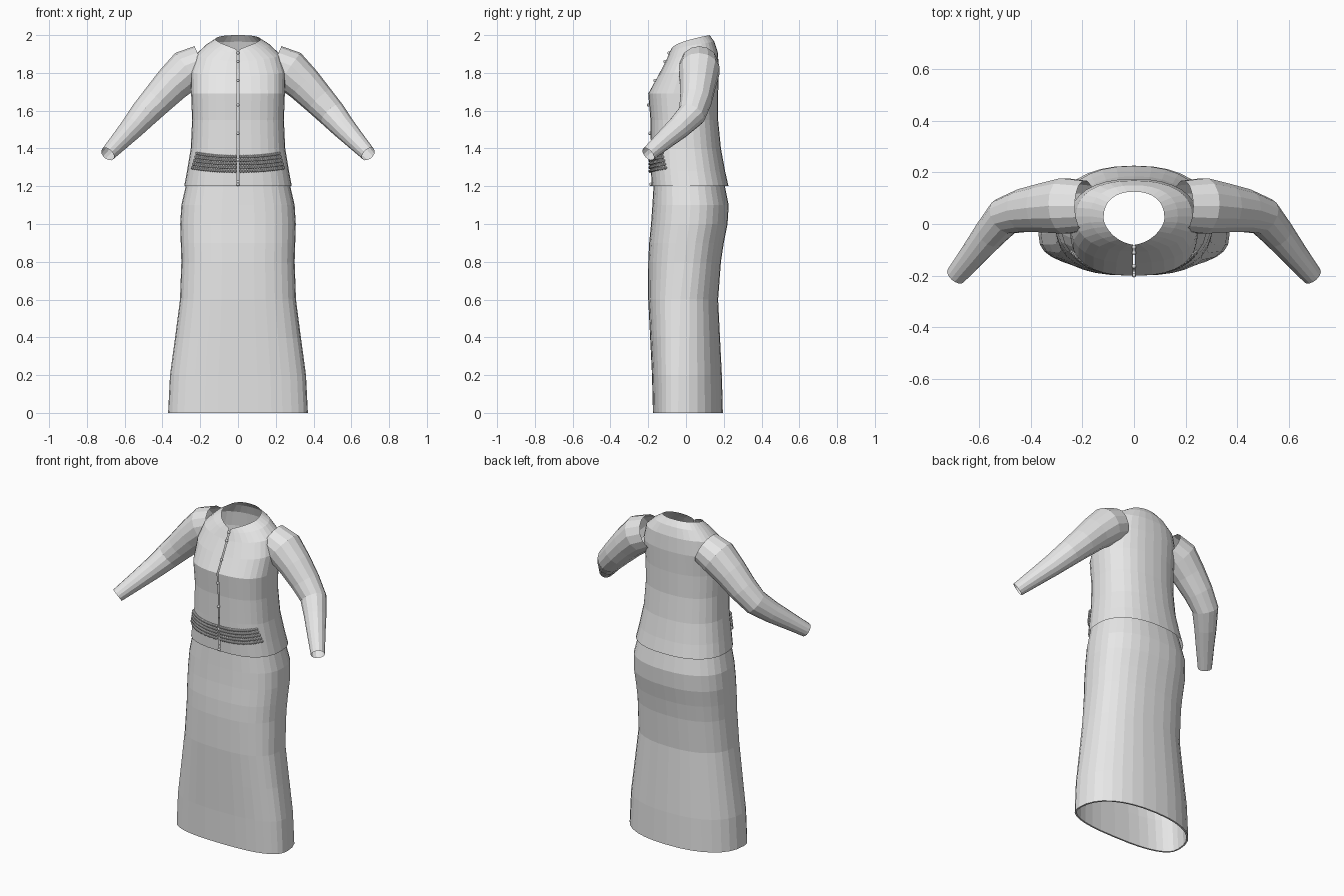
import bpy, bmesh, math
from mathutils import Vector, Matrix

cube = bpy.data.objects.get("Cube")
if cube:
    bpy.data.objects.remove(cube)

# One cloth colour
cloth = bpy.data.materials.new("grey cloth")
cloth.use_nodes = True
GREY = (0.8, 0.8, 0.8, 1)
cloth.diffuse_color = GREY
cloth.node_tree.nodes["Principled BSDF"].inputs["Base Color"].default_value = GREY


def finish(bm, name, outward=True):
    if outward:
        bmesh.ops.recalc_face_normals(bm, faces=bm.faces)
    mesh = bpy.data.meshes.new(name)
    bm.to_mesh(mesh)
    bm.free()
    mesh.materials.append(cloth)
    obj = bpy.data.objects.new(name, mesh)
    bpy.context.collection.objects.link(obj)
    return obj


def loft(name, rings, closed=True):
    """Skin a list of point rings, leaving both ends open."""
    bm = bmesh.new()
    rows = [[bm.verts.new(p) for p in ring] for ring in rings]
    n = len(rows[0])
    for a, b in zip(rows, rows[1:]):
        for i in range(n if closed else n - 1):
            j = (i + 1) % n
            bm.faces.new((a[i], a[j], b[j], b[i]))
    return finish(bm, name, outward=False)


def spow(v, e):
    return math.copysign(abs(v) ** e, v)


def section(zf, zb, hw, yf, yb, nf, mid, count, gap=0):
    """Body cross-section starting at the front centre, tilted from zf to zb."""
    cy = yf + (yb - yf) * mid
    pts = []
    for i in range(count + (1 if gap else 0)):
        a = -math.pi / 2 + 2 * math.pi * i / count
        front = math.sin(a) < 0
        e = 2 / (nf if front else 2.3)
        x = hw * spow(math.cos(a), e)
        y = cy + ((cy - yf) if front else (yb - cy)) * spow(math.sin(a), e)
        t = max(0, (y - yf) / (yb - yf))
        if gap and i in (0, count):
            x = gap if i == 0 else -gap
        pts.append(Vector((x, y, zf + (zb - zf) * math.sqrt(t))))
    return pts


# Skirt: height, half width, front, back, widest point
skirt_rows = [
    (0.00, 0.37, -0.175, 0.195, 0.36),
    (0.20, 0.36, -0.18, 0.19, 0.38),
    (0.40, 0.333, -0.19, 0.18, 0.42),
    (0.60, 0.307, -0.20, 0.17, 0.46),
    (0.80, 0.30, -0.20, 0.185, 0.5),
    (0.90, 0.303, -0.195, 0.20, 0.5),
    (1.00, 0.306, -0.185, 0.22, 0.5),
    (1.10, 0.30, -0.178, 0.226, 0.5),
    (1.23, 0.27, -0.17, 0.20, 0.5),
]
skirt = loft("skirt", [section(z, z, w, f, b, 2.6, m, 32) for z, w, f, b, m in skirt_rows])
hem = skirt.modifiers.new("cloth thickness", "SOLIDIFY")
hem.thickness = 0.01

# Jacket body: front height, back height, half width, front, back, front squareness
jacket_rows = [
    (1.20, 1.20, 0.285, -0.182, 0.225, 2.6),
    (1.28, 1.28, 0.27, -0.185, 0.207, 2.6),
    (1.40, 1.40, 0.25, -0.186, 0.185, 2.6),
    (1.55, 1.55, 0.243, -0.188, 0.17, 2.6),
    (1.69, 1.69, 0.248, -0.20, 0.17, 2.6),
    (1.78, 1.82, 0.25, -0.15, 0.175, 2.5),
    (1.86, 1.91, 0.225, -0.108, 0.168, 2.3),
    (1.90, 1.965, 0.17, -0.09, 0.15, 2),
    (1.92, 2.00, 0.118, -0.08, 0.125, 1.7),
]
loft("jacket_body", [section(*row, 0.5, 32, gap=0.004) for row in jacket_rows], closed=False)


def jacket_front(x, z):
    """Depth of the jacket front at a given place."""
    for lo, hi in zip(jacket_rows, jacket_rows[1:]):
        if z <= hi[0]:
            break
    t = (z - lo[0]) / (hi[0] - lo[0])
    _, _, w, f, b, n = [p + (q - p) * t for p, q in zip(lo, hi)]
    cy = (f + b) / 2
    return cy - (cy - f) * max(0, 1 - (abs(x) / w) ** n) ** (1 / n)


# Sleeves: open tubes from shoulder to wrist
sleeve_path = [
    (0.19, 0.07, 1.85, 0.10),
    (0.27, 0.07, 1.815, 0.11),
    (0.35, 0.062, 1.74, 0.097),
    (0.43, 0.052, 1.655, 0.085),
    (0.50, 0.03, 1.58, 0.075),
    (0.56, -0.04, 1.51, 0.063),
    (0.62, -0.115, 1.445, 0.052),
    (0.69, -0.20, 1.37, 0.04),
]
SIDES = 14
for name, side in (("left_sleeve", 1), ("right_sleeve", -1)):
    centres = [Vector(p[:3]) for p in sleeve_path]
    rings = []
    for i, (c, p) in enumerate(zip(centres, sleeve_path)):
        along = (centres[min(i + 1, len(centres) - 1)] - centres[max(i - 1, 0)]).normalized()
        u = along.cross(Vector((0, 1, 0))).normalized()
        v = along.cross(u)
        ring = []
        for k in range(SIDES):
            a = 2 * math.pi * k / SIDES
            q = c + p[3] * (u * math.cos(a) + v * math.sin(a))
            ring.append(Vector((q.x * side, q.y, q.z)))
        rings.append(ring if side < 0 else ring[::-1])
    loft(name, rings)

# Belt: five sagging rows of beads in two halves
bm = bmesh.new()
for row in range(5):
    for side in (-1, 1):
        for k in range(19):
            reach = 0.25 - 0.006 * row
            s = (k + 0.5) / 19
            x = side * (0.006 + (reach - 0.01) * s ** 0.9)
            z = 1.28 + 0.019 * row + 0.018 * s ** 2
            spot = Matrix.Translation((x, jacket_front(x, z) - 0.006, z))
            bmesh.ops.create_icosphere(bm, subdivisions=1, radius=0.0095, matrix=spot)
finish(bm, "beaded_belt")

# Buttons down the front opening
bm = bmesh.new()
for z in (1.905, 1.86, 1.76, 1.63, 1.48, 1.34, 1.21):
    spot = Matrix.Translation((0, jacket_front(0, z) - 0.003, z))
    bmesh.ops.create_uvsphere(bm, u_segments=10, v_segments=6, radius=0.009, matrix=spot)
finish(bm, "buttons")
